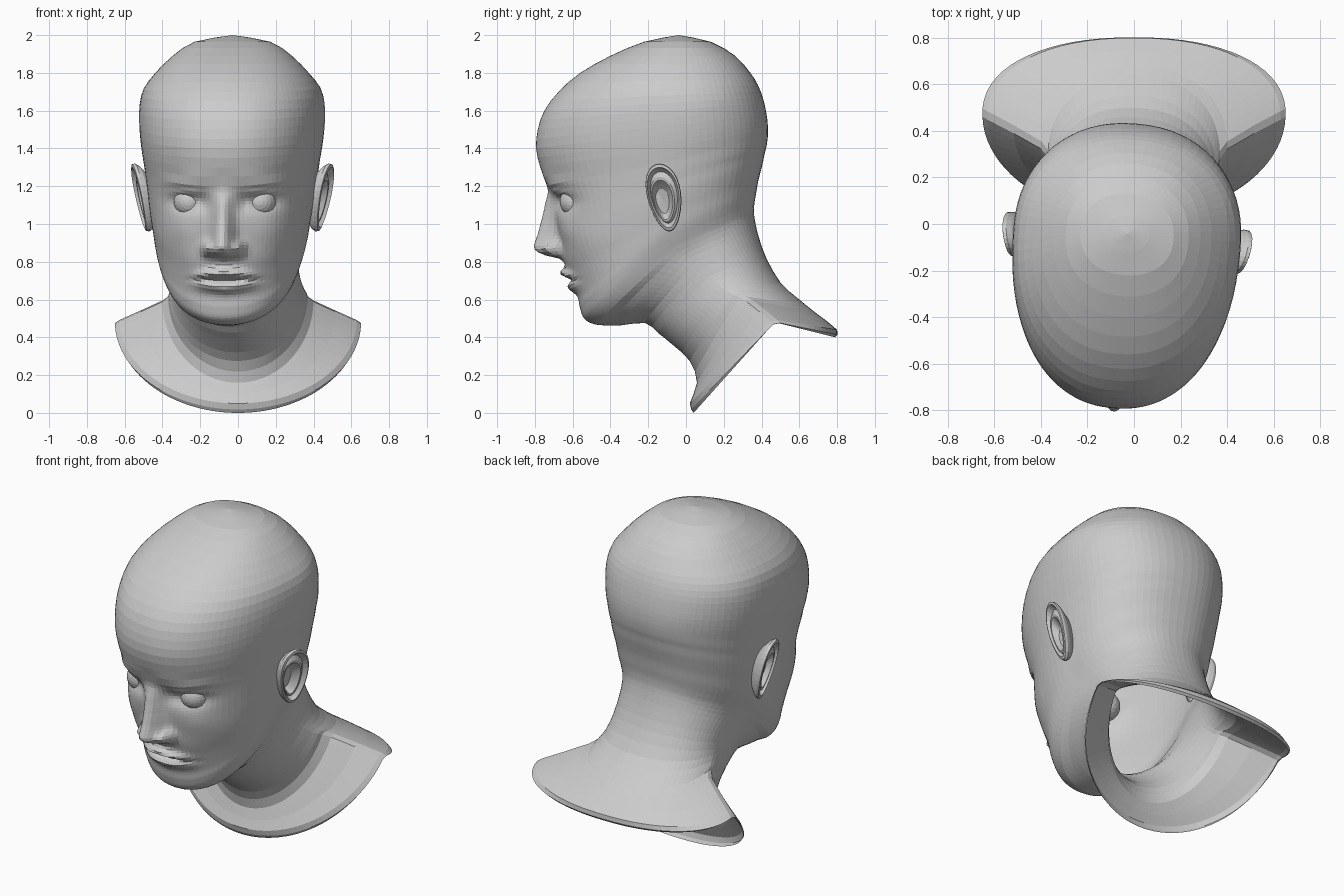
import bpy, bmesh, math
from mathutils import Matrix, Vector

if "Cube" in bpy.data.objects:
    bpy.data.objects.remove(bpy.data.objects["Cube"])

HALF = 44                      # segments around half a ring
YAW = math.radians(-4.4)       # the head is turned slightly to one side

# Profile curves, bust rim -> neck -> jaw -> face -> crown
FRONT = [(.04, 0), (.02, .05), (.058, .16), (.02, .275), (-.07, .36), (-.15, .425),
         (-.217, .476), (-.35, .463), (-.47, .466), (-.535, .495), (-.56, .55),
         (-.572, .61), (-.605, .70), (-.645, .80), (-.665, .90), (-.685, 1.0),
         (-.70, 1.1), (-.73, 1.2), (-.772, 1.3), (-.794, 1.4), (-.785, 1.5),
         (-.75, 1.6), (-.675, 1.7), (-.56, 1.8), (-.40, 1.89), (-.22, 1.965), (-.04, 2.0)]
SIDE = [(.645, .47, .48), (.63, .46, .495), (.40, .33, .60), (.365, .26, .635),
        (.345, .20, .68), (.335, .15, .73), (.34, .08, .80), (.35, .02, .84),
        (.367, -.03, .87), (.385, -.05, .91), (.40, -.06, .95), (.41, -.06, .99),
        (.42, -.06, 1.05), (.43, -.06, 1.10), (.44, -.06, 1.16), (.447, -.06, 1.22),
        (.455, -.06, 1.27), (.463, -.06, 1.33), (.475, -.06, 1.40), (.485, -.06, 1.48),
        (.49, -.06, 1.56), (.487, -.06, 1.64), (.466, -.07, 1.72), (.405, -.07, 1.80),
        (.315, -.06, 1.89), (.20, -.05, 1.965), (0, -.04, 2.0)]
BACK = [(.79, .40), (.80, .44), (.68, .535), (.60, .60), (.50, .69), (.425, .82),
        (.385, .93), (.368, 1.0), (.36, 1.05), (.36, 1.09), (.363, 1.12), (.37, 1.16),
        (.38, 1.22), (.392, 1.27), (.405, 1.32), (.415, 1.37), (.425, 1.41),
        (.432, 1.46), (.433, 1.50), (.43, 1.55), (.42, 1.61), (.405, 1.67),
        (.38, 1.735), (.34, 1.80), (.26, 1.89), (.13, 1.965), (-.04, 2.0)]
# Nose: height, projection, half width
NOSE = [(.795, 0, .08), (.82, .025, .08), (.836, .105, .075), (.86, .145, .07),
        (.885, .146, .066), (.95, .11, .058), (1.016, .08, .052), (1.106, .047, .05),
        (1.17, .012, .05), (1.22, 0, .05)]


def spline(keys, i, f):
    """Smooth curve through the key points."""
    n = len(keys) - 1
    a, b, c, d = (Vector(keys[min(max(i + k, 0), n)]) for k in (-1, 0, 1, 2))
    return .5 * (2*b + (c - a)*f + (2*a - 5*b + 4*c - d)*f*f + (3*b - a - 3*c + d)*f**3)


def turn(v, w=1.0):
    """Turn a point with the head (w = 0 on the bust, 1 on the head)."""
    p = Matrix.Rotation(YAW * w, 3, 'Z') @ (Vector(v) - Vector((0, -.06, 0)))
    return p + Vector((-.03 * w, -.06, 0))


def bump(x, z, cx, cz, sx, sz):
    return math.exp(-((x - cx) / sx) ** 2 - ((z - cz) / sz) ** 2)


def nose(x, z):
    for (z0, p0, w0), (z1, p1, w1) in zip(NOSE, NOSE[1:]):
        if z0 <= z <= z1:
            f = (z - z0) / (z1 - z0)
            return (p0 + (p1 - p0)*f) * math.exp(-(x / (w0 + (w1 - w0)*f)) ** 2.5)
    return 0


def relief(x, z):
    """Outward relief of the face at a front-view position."""
    x = abs(x)
    lips = math.exp(-(x / .15) ** 4)
    d = nose(x, z)
    d += .065 * bump(x, z, .085, .872, .028, .034)                    # nostril wings
    d += lips * .048 * math.exp(-((z - .74 + .1*x) / .026) ** 2)      # upper lip
    d += lips * .036 * math.exp(-((z - .66 - .12*x) / .027) ** 2)     # lower lip
    d -= math.exp(-(x / .17) ** 4) * .022 * math.exp(-((z - .705) / .013) ** 2)
    d -= .04 * bump(x, z, .2, 1.12, .085, .048)                       # eye socket
    d -= .015 * bump(x, z, .11, 1.12, .03, .05)                       # inner corner
    d += .012 * bump(x, z, .2, 1.168, .08, .018)                      # upper lid
    d += .02 * bump(x, z, .19, 1.225, .13, .03)                       # brow
    d += .018 * bump(x, z, .26, .96, .1, .09)                         # cheekbone
    return d


def build(name, rings, closed=True):
    """Skin a list of rings into a flat-shaded mesh."""
    bm = bmesh.new()
    loops = [[bm.verts.new(p) for p in r] for r in rings]
    for a, b in zip(loops, loops[1:]):
        n = len(a)
        for k in range(n):
            m = (k + 1) % n
            bm.faces.new((a[k], a[m], b[m], b[k]))
    bmesh.ops.remove_doubles(bm, verts=bm.verts, dist=.0004)
    bmesh.ops.recalc_face_normals(bm, faces=bm.faces)
    me = bpy.data.meshes.new(name)
    bm.to_mesh(me)
    bm.free()
    ob = bpy.data.objects.new(name, me)
    bpy.context.collection.objects.link(ob)
    return ob


# Head, neck and open bust as one skin
def head_ring(i, f):
    F, S, B = spline(FRONT, i, f), spline(SIDE, i, f), spline(BACK, i, f)
    w = min(max((i + f - 1.5) / 5, 0), 1)
    w = w * w * (3 - 2 * w)
    half = []
    for k in range(HALF + 1):
        th = math.pi * (k / HALF) ** 1.35
        c, s = math.cos(th), max(math.sin(th), 0)
        E = F if c > 0 else B
        power = .9 if (i >= 8 or c < 0) else 1.0
        c, s = abs(c) ** power, s ** power
        if k == HALF:
            s = 0
        x, y, z = S.x * s, S.y + (E.x - S.y) * c, S.z + (E.y - S.z) * c
        if y < -.38 and i >= 8:
            y -= relief(x, z)
        half.append(Vector((x, y, z)))
    mirror = [Vector((-p.x, p.y, p.z)) for p in half[-2:0:-1]]
    return [turn(p, w) for p in half + mirror]


rings = []
for i in range(len(FRONT) - 1):
    steps = 6 if 8 <= i < 17 else 2
    rings += [head_ring(i, j / steps) for j in range(steps)]
rings.append(head_ring(len(FRONT) - 2, 1.0))
build("head_and_neck", rings)

# Ears: egg-shaped loops running from the back, over the rim, into the hollow
EAR = [(.55, -.08), (.72, -.05), (.93, -.02), (1.0, 0), (.98, .016), (.89, .02), (.82, .004),
       (.76, -.006), (.66, .008), (.58, .008), (.48, -.012), (.36, -.032), (0, -.036)]


def ear_ring(side, scale, out):
    pts = []
    inner = (1 - scale) if out > -.04 and scale < .7 else 0
    for k in range(32):
        a = math.tau * k / 32
        u = .092 * (1 + .2 * math.sin(a)) * math.cos(a) * scale - .02 * inner
        v = .18 * math.sin(a) * scale - .03 * inner
        pts.append(turn((side * (.478 + .25*u + .2*v + out), -.078 + u - .13*v, 1.14 + v)))
    return pts


for side, label in ((-1, "left"), (1, "right")):
    build("ear_" + label, [ear_ring(side, s, o) for s, o in EAR])
    # Eyeball set in the socket
    ball = []
    for j in range(13):
        t = math.pi * j / 12
        ball.append([turn((side * .187 + .085 * math.sin(t) * math.cos(math.tau * k / 24),
                           -.57 - .085 * math.cos(t),
                           1.12 + .085 * math.sin(t) * math.sin(math.tau * k / 24)))
                     for k in range(24)])
    build("eyeball_" + label, ball)
